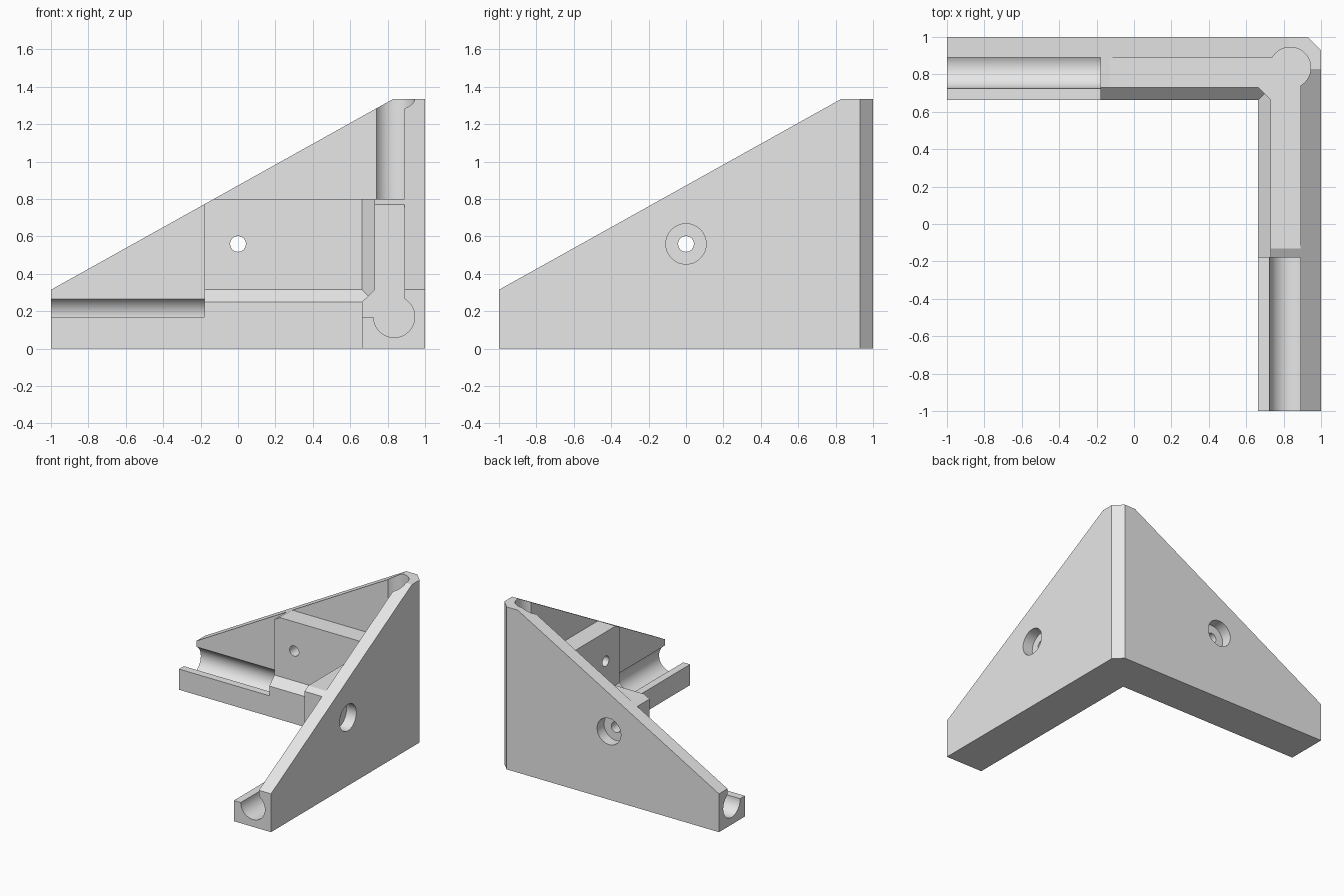
import bpy, bmesh, math
from mathutils import Matrix, Vector

cube = bpy.data.objects.get("Cube")
if cube:
    bpy.data.objects.remove(cube, do_unlink=True)

WALL, INNER, RAIL = 0.89, 0.73, 0.663   # wall, thick web and rail inner planes
TOP, LEDGE, STEP = 1.335, 0.80, -0.18
AXIS, BORE = 0.835, 0.11                # tube centre line and radius
LOW = 0.17

grey = bpy.data.materials.new("light grey plastic")
grey.use_nodes = True
grey.diffuse_color = (0.8, 0.8, 0.8, 1)
grey.node_tree.nodes["Principled BSDF"].inputs["Base Color"].default_value = (0.8, 0.8, 0.8, 1)


def add_object(name, bm):
    bmesh.ops.recalc_face_normals(bm, faces=bm.faces)
    mesh = bpy.data.meshes.new(name)
    bm.to_mesh(mesh)
    bm.free()
    mesh.materials.append(grey)
    obj = bpy.data.objects.new(name, mesh)
    bpy.context.collection.objects.link(obj)
    return obj


def prism(name, points, axis, start, end):
    """Extrude a 2D outline along one axis; points use the other two axes in order."""
    def place(p):
        co = list(p)
        co.insert("xyz".index(axis), start)
        return co
    bm = bmesh.new()
    face = bm.faces.new([bm.verts.new(place(p)) for p in points])
    shift = [0, 0, 0]
    shift["xyz".index(axis)] = end - start
    out = bmesh.ops.extrude_face_region(bm, geom=[face])
    moved = [v for v in out["geom"] if isinstance(v, bmesh.types.BMVert)]
    bmesh.ops.translate(bm, verts=moved, vec=Vector(shift))
    return add_object(name, bm)


def cylinder(name, centre, axis, radius, start, end):
    n = 64
    ring = [(centre[0] + radius * math.cos(2 * math.pi * (i + 0.5) / n),
             centre[1] + radius * math.sin(2 * math.pi * (i + 0.5) / n)) for i in range(n)]
    return prism(name, ring, axis, start, end)


def combine(target, other, operation):
    mod = target.modifiers.new("boolean", "BOOLEAN")
    mod.operation, mod.solver, mod.object = operation, "EXACT", other
    bpy.context.view_layer.objects.active = target
    bpy.ops.object.modifier_apply(modifier=mod.name)
    bpy.data.objects.remove(other, do_unlink=True)


# Back arm: rail, bevelled shoulder, thick web and thin wall
section = [(RAIL, 0), (1, 0), (1, TOP), (WALL, TOP), (WALL, LEDGE),
           (INNER, LEDGE), (INNER, 0.315), (RAIL, 0.25)]
bracket = prism("corner_bracket", section, "x", -1, 1)

# Open tube seat at the arm end, gusset slope and counterbored screw hole
cutters = [
    prism("seat_clearance", [(0.5, LOW), (WALL, LOW), (WALL, 1.6), (0.5, 1.6)], "x", -1.2, STEP),
    cylinder("seat_bore", (AXIS, LOW), "x", BORE, -1.2, STEP),
    prism("gusset_slope", [(-1.2, 0.2035), (0.83, TOP), (0.83, 1.6), (-1.2, 1.6)], "y", 0.5, 1.2),
    cylinder("screw_hole", (0, 0.56), "y", 0.042, 0.5, 1.2),
    cylinder("screw_counterbore", (0, 0.56), "y", 0.108, 0.91, 1.2),
]
for cutter in cutters:
    combine(bracket, cutter, "DIFFERENCE")

# Side arm: the same arm reflected across the diagonal
swap = Matrix(((0, 1, 0, 0), (1, 0, 0, 0), (0, 0, 1, 0), (0, 0, 0, 1)))
bm = bmesh.new()
bm.from_mesh(bracket.data)
bmesh.ops.transform(bm, matrix=swap, verts=bm.verts)
side_arm = add_object("side_arm", bm)
combine(bracket, side_arm, "UNION")

# Vertical fillet in the inner corner
fillet = prism("inner_fillet", [(RAIL, INNER), (INNER, RAIL), (0.8, RAIL + 0.005),
                                (0.8, 0.8), (RAIL + 0.005, 0.8)], "z", 0.1, LEDGE)
combine(bracket, fillet, "UNION")

# Upright tube seat and the bevelled outer edge
combine(bracket, cylinder("upright_bore", (AXIS, AXIS), "z", BORE, LEDGE, 1.6), "DIFFERENCE")
combine(bracket, prism("outer_bevel", [(0.83, 1.1), (1.1, 0.83), (1.1, 1.1)], "z", -0.2, 1.6),
        "DIFFERENCE")

# One material, smooth bores and crisp edges
bracket.data.materials.clear()
bracket.data.materials.append(grey)
for poly in bracket.data.polygons:
    poly.material_index = 0
bpy.ops.object.select_all(action="DESELECT")
bracket.select_set(True)
bpy.context.view_layer.objects.active = bracket
bpy.ops.object.shade_smooth_by_angle(angle=math.radians(20))
